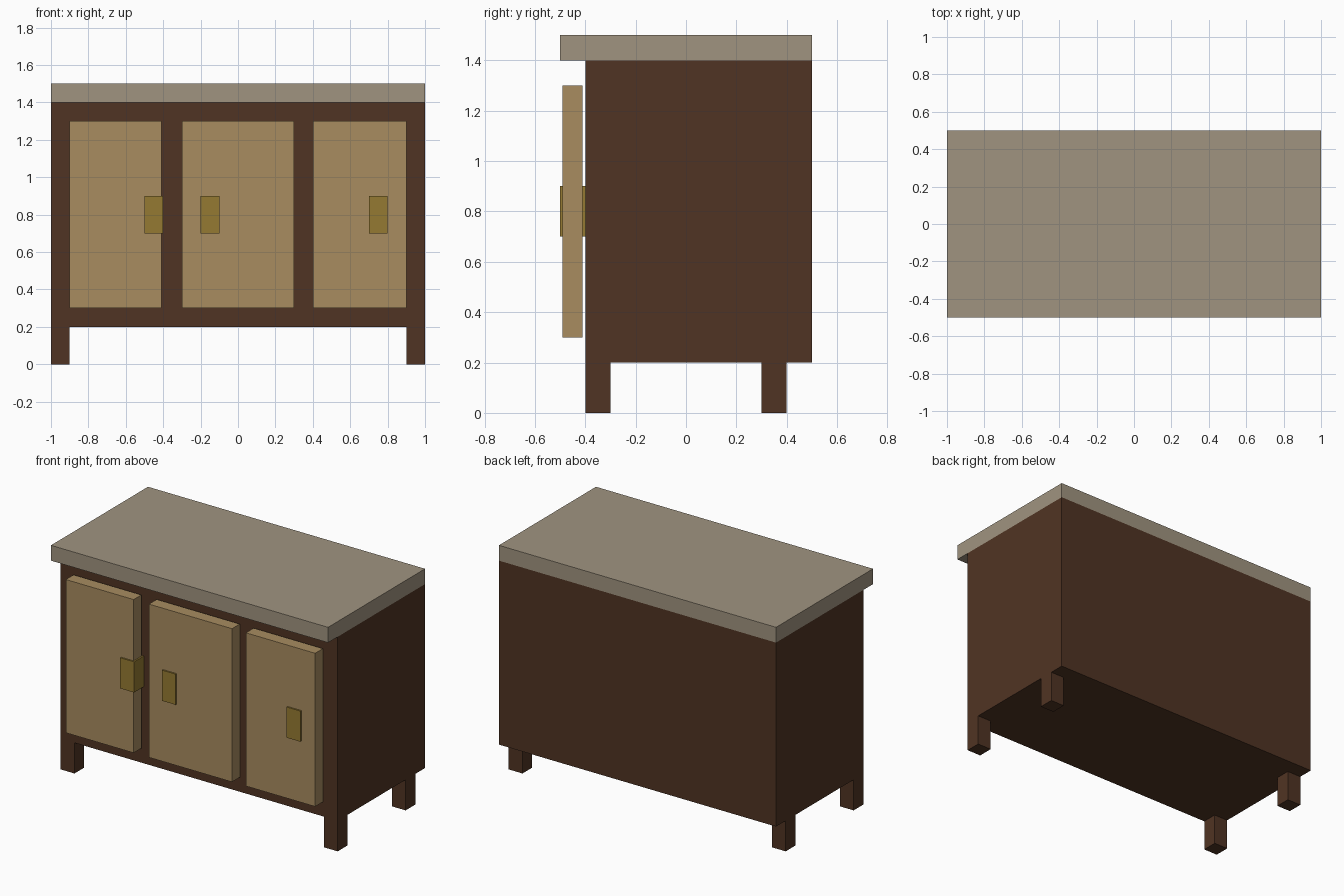
import bpy

if "Cube" in bpy.data.objects:
    bpy.data.objects.remove(bpy.data.objects["Cube"])


def material(name, rgb):
    # sRGB 0-255 to linear
    lin = [((c / 255 + 0.055) / 1.055) ** 2.4 for c in rgb]
    m = bpy.data.materials.new(name)
    m.diffuse_color = (*lin, 1)
    m.use_nodes = True
    m.node_tree.nodes["Principled BSDF"].inputs["Base Color"].default_value = m.diffuse_color
    return m


stone = material("pale stone", (160, 148, 128))
wood = material("dark wood", (80, 52, 35))
panel = material("light wood", (168, 140, 96))
brass = material("brass", (149, 122, 50))


def box(name, lo, hi, mat):
    bpy.ops.mesh.primitive_cube_add(
        size=1, location=[(a + b) / 2 for a, b in zip(lo, hi)])
    ob = bpy.context.object
    ob.name = name
    ob.scale = [b - a for a, b in zip(lo, hi)]
    bpy.ops.object.transform_apply(location=False, rotation=False, scale=True)
    ob.data.materials.append(mat)
    return ob


# Worktop and cabinet body
box("worktop", (-1, -0.5, 1.4), (1, 0.5, 1.5), stone)
box("cabinet_body", (-1, -0.4, 0.2), (1, 0.5, 1.4), wood)

# Four legs
for side, x in (("left", -1), ("right", 0.9)):
    for end, y in (("front", -0.4), ("back", 0.3)):
        box(f"{end}_{side}_leg", (x, y, 0), (x + 0.1, y + 0.1, 0.2), wood)

# Three doors, each with a block handle: name, door x range, handle x start
for name, x0, x1, hx in (("left", -0.9, -0.41, -0.5),
                         ("middle", -0.3, 0.3, -0.2),
                         ("right", 0.4, 0.9, 0.7)):
    box(f"{name}_door", (x0, -0.49, 0.3), (x1, -0.41, 1.3), panel)
    box(f"{name}_handle", (hx, -0.5, 0.7), (hx + 0.1, -0.4, 0.9), brass)
